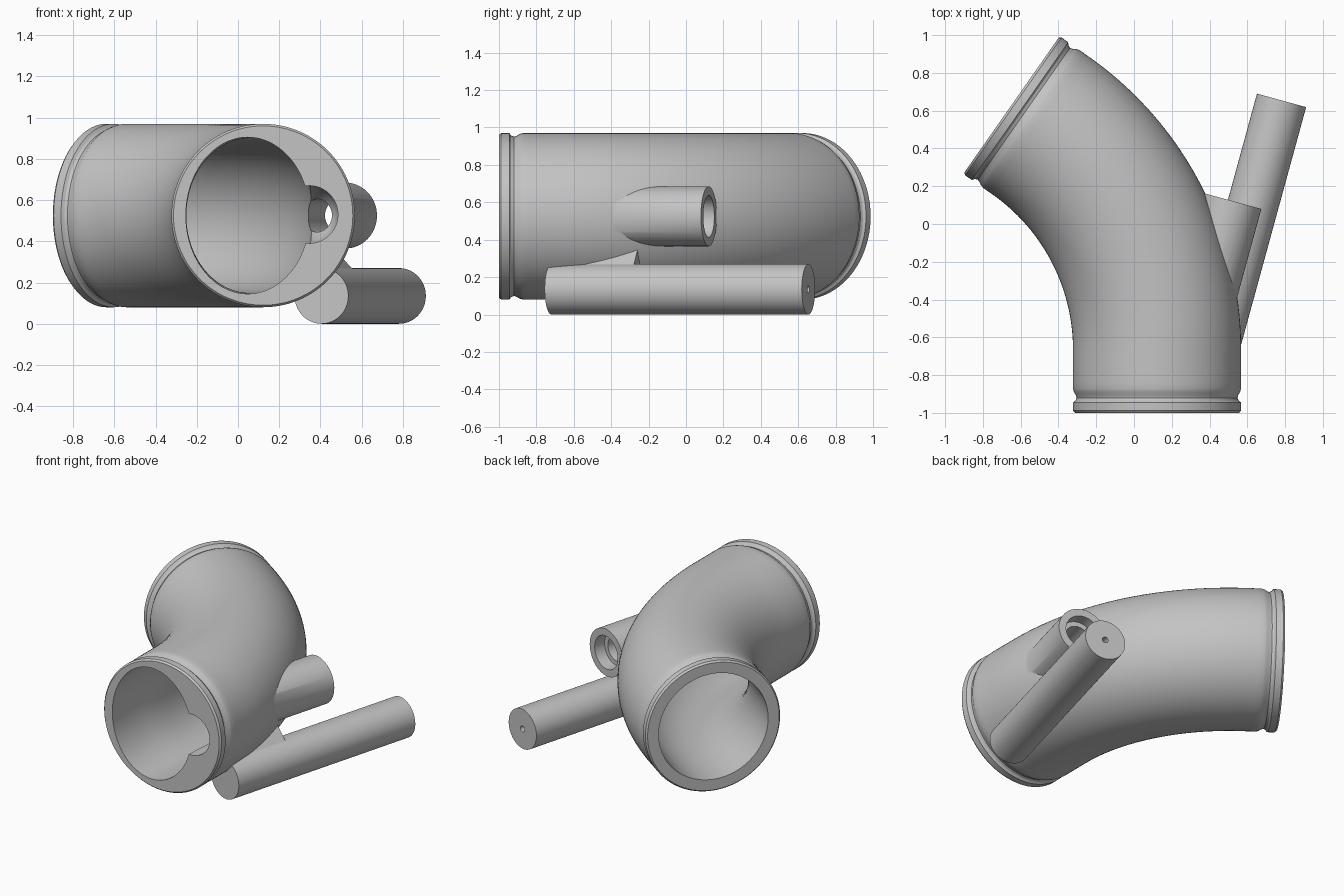
import bpy, bmesh
from math import sin, cos, pi, radians
from mathutils import Vector, Matrix

cube = bpy.data.objects.get("Cube")
if cube:
    bpy.data.objects.remove(cube, do_unlink=True)

grey = bpy.data.materials.new("light grey")
grey.use_nodes = True
colour = (0.55, 0.55, 0.55, 1)
grey.diffuse_color = colour
grey.node_tree.nodes["Principled BSDF"].inputs["Base Color"].default_value = colour

# Elbow centreline: straight inlet, circular bend, short straight outlet
INLET, RADIUS, BEND, OUTLET = 0.335, 1.45, radians(55), 0.186
LENGTH = INLET + RADIUS * BEND + OUTLET
START = Vector((0.122, -1, 0.525))
UP = Vector((0, 0, 1))


def point_at(s):
    """Point and sideways direction at distance s along the elbow."""
    angle = min(max((s - INLET) / RADIUS, 0), BEND)
    side = Vector((cos(angle), sin(angle), 0))
    ahead = UP.cross(side)
    arc = Vector((RADIUS * (cos(angle) - 1), INLET + RADIUS * sin(angle), 0))
    straight = min(s - INLET, 0) + max(s - INLET - RADIUS * BEND, 0)
    return START + arc + ahead * straight, side


def make(name, bm):
    bmesh.ops.recalc_face_normals(bm, faces=bm.faces)
    mesh = bpy.data.meshes.new(name)
    bm.to_mesh(mesh)
    bm.free()
    mesh.materials.append(grey)
    ob = bpy.data.objects.new(name, mesh)
    bpy.context.collection.objects.link(ob)
    return ob


def loft(name, sections, sides):
    """Solid through (centre, side vector, up vector) elliptical sections."""
    bm = bmesh.new()
    rings = []
    for c, u, v in sections:
        rings.append([bm.verts.new(c + u * cos(2 * pi * i / sides) + v * sin(2 * pi * i / sides))
                      for i in range(sides)])
    for a, b in zip(rings, rings[1:]):
        for i in range(sides):
            j = (i + 1) % sides
            bm.faces.new((a[i], a[j], b[j], b[i]))
    bm.faces.new(rings[0])
    bm.faces.new(rings[-1])
    return make(name, bm)


def rod(name, origin, axis, stations, sides=64):
    """Turned solid from (distance, radius) stations along an axis."""
    side = axis.cross(UP).normalized()
    return loft(name, [(origin + axis * t, side * r, UP * r) for t, r in stations], sides)


def combine(target, tool, operation):
    mod = target.modifiers.new(operation.title(), "BOOLEAN")
    mod.operation = operation
    mod.solver = "EXACT"
    mod.object = tool
    bpy.ops.object.select_all(action="DESELECT")
    bpy.context.view_layer.objects.active = target
    target.select_set(True)
    bpy.ops.object.modifier_apply(modifier=mod.name)
    bpy.data.objects.remove(tool, do_unlink=True)


# Outer elbow with a bead and groove at both ends
lip = [(0, 0.435), (0.012, 0.445), (0.055, 0.445), (0.065, 0.432),
       (0.08, 0.426), (0.095, 0.43), (0.11, 0.44), (0.13, 0.445)]
STEPS = 48
stations = lip + [(0.13 + (LENGTH - 0.26) * i / STEPS, 0.445) for i in range(1, STEPS)]
stations += [(LENGTH - s, r) for s, r in reversed(lip)]
sections = []
for s, r in stations:
    p, side = point_at(s)
    sections.append((p, side * r, UP * r))
elbow = loft("pipe_elbow", sections, 112)

# Side boss and long lower tube share one slanted axis direction
axis = Vector((0.264, 0.9645, 0)).normalized()
boss_end = Vector((0.52, 0.122, 0.525))
tube_start = Vector((0.405, -0.72, 0.135))
TUBE_LENGTH = 1.425
boss = rod("side_boss", boss_end, axis, [(-0.55, 0.16), (0, 0.16)])
tube = rod("lower_tube", tube_start, axis, [(0, 0.135), (TUBE_LENGTH, 0.135)])

# Web joining the lower tube to the elbow
across = axis.cross(UP)
inward = (across * -0.68 + UP * 0.73).normalized()
thick = axis.cross(inward)
bm = bmesh.new()
bmesh.ops.create_cube(bm, size=1)
frame = Matrix((axis, inward, thick)).transposed().to_4x4()
middle = tube_start + axis * 0.235 + inward * 0.12
bm.transform(Matrix.Translation(middle) @ frame @ Matrix.Diagonal((0.46, 0.24, 0.22, 1)))
web = make("tube_web", bm)

for part in (boss, web, tube):
    combine(elbow, part, "UNION")

# Main bore: narrow and offset at the inlet, round at the outlet
sections = []
for i in range(STEPS + 1):
    s = -0.05 + (LENGTH + 0.1) * i / STEPS
    f = min(max(s / LENGTH, 0), 1)
    p, side = point_at(s)
    sections.append((p - side * 0.075 * (1 - f), side * (0.3 + 0.062 * f), UP * (0.38 - 0.018 * f)))
combine(elbow, loft("main_bore", sections, 96), "DIFFERENCE")

# Side channel, tapering into the boss passage with a counterbore
channel = rod("side_channel", Vector((0.345, -1, 0.53)), Vector((0, 1, 0)),
              [(-0.1, 0.14), (0.5, 0.14), (0.56, 0.125), (0.66, 0.07)], 48)
passage = rod("boss_passage", boss_end, axis,
              [(-0.6, 0.08), (-0.08, 0.08), (-0.08, 0.112), (0.1, 0.112)], 48)
pinhole = rod("tube_pinhole", tube_start, axis,
              [(TUBE_LENGTH - 0.4, 0.02), (TUBE_LENGTH + 0.1, 0.02)], 24)
for cutter in (channel, passage, pinhole):
    combine(elbow, cutter, "DIFFERENCE")

bpy.ops.object.select_all(action="DESELECT")
elbow.select_set(True)
bpy.context.view_layer.objects.active = elbow
bpy.ops.object.shade_smooth_by_angle(angle=radians(30))
